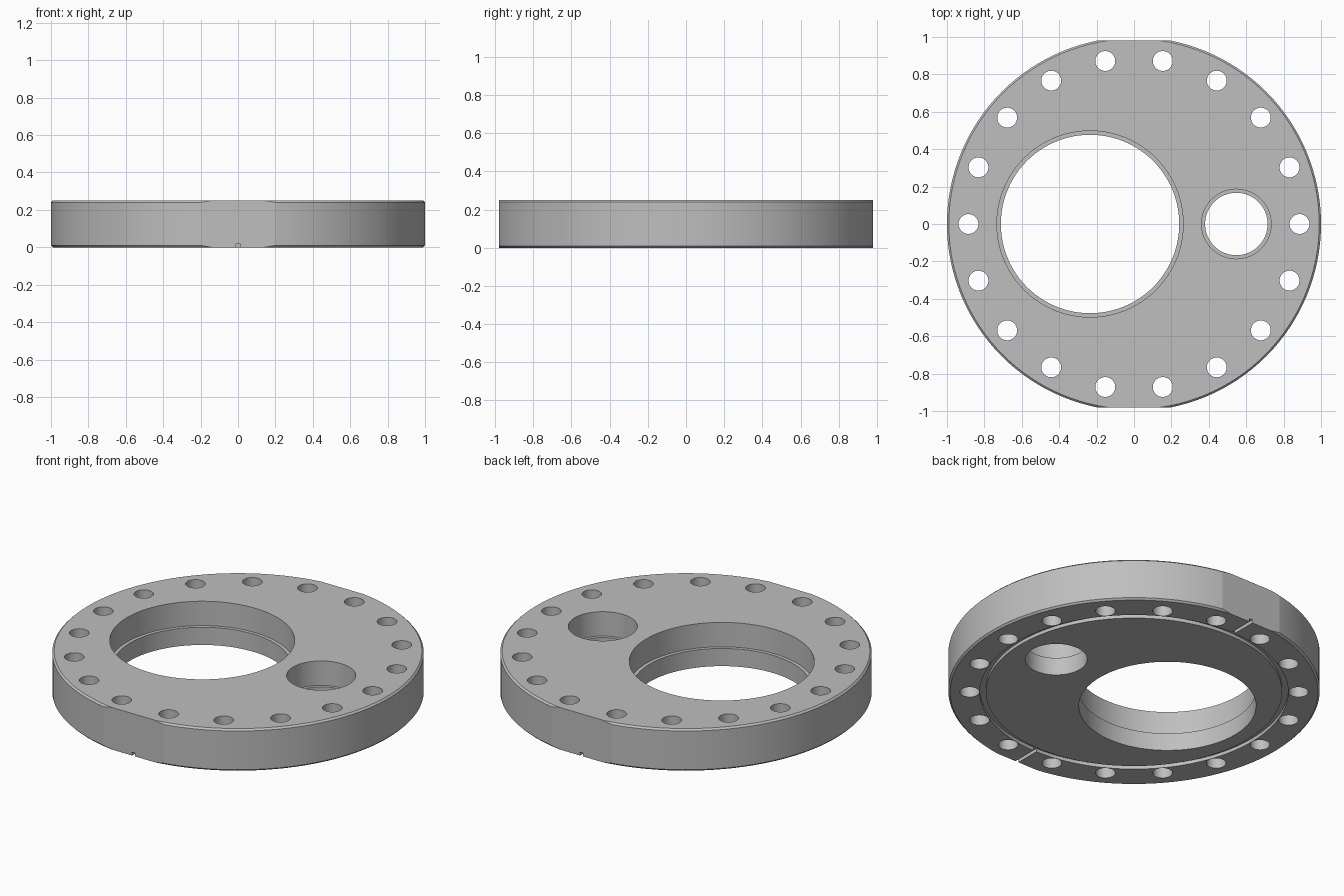
import bpy
import bmesh
from math import radians, cos, sin, tau

old = bpy.data.objects.get("Cube")
if old:
    bpy.data.objects.remove(old, do_unlink=True)

HEIGHT = 0.25
CHAMFER = 0.01
LEDGE_Z = 0.105

steel = bpy.data.materials.new("plain grey metal")
steel.use_nodes = True
grey = (0.52, 0.52, 0.52, 1)
steel.diffuse_color = grey
steel.node_tree.nodes["Principled BSDF"].inputs["Base Color"].default_value = grey


def finish(name, bm):
    bmesh.ops.recalc_face_normals(bm, faces=bm.faces)
    mesh = bpy.data.meshes.new(name)
    bm.to_mesh(mesh)
    bm.free()
    mesh.materials.append(steel)
    obj = bpy.data.objects.new(name, mesh)
    bpy.context.collection.objects.link(obj)
    return obj


def lathe(bm, profile, centre=(0, 0), steps=128, closed=False):
    """Spin (radius, z) points round z; cap the ends unless the profile is a loop."""
    rings = []
    for r, z in profile:
        rings.append([bm.verts.new((centre[0] + r * cos(tau * i / steps),
                                    centre[1] + r * sin(tau * i / steps), z))
                      for i in range(steps)])
    pairs = list(zip(rings, rings[1:]))
    if closed:
        pairs.append((rings[-1], rings[0]))
    else:
        bm.faces.new(rings[0])
        bm.faces.new(rings[-1])
    for a, b in pairs:
        for i in range(steps):
            j = (i + 1) % steps
            bm.faces.new((a[i], a[j], b[j], b[i]))


def box(bm, low, high):
    verts = bmesh.ops.create_cube(bm, size=1)["verts"]
    for v in verts:
        v.co = [low[k] if v.co[k] < 0 else high[k] for k in range(3)]


# Chamfered round plate
bm = bmesh.new()
lathe(bm, [(1 - CHAMFER, 0), (1, CHAMFER), (1, HEIGHT - CHAMFER),
           (1 - CHAMFER, HEIGHT)])
plate = finish("flange_plate", bm)

cutters = []

# Flats on the front and back edges
bm = bmesh.new()
for s in (-1, 1):
    ends = sorted((s * 0.98, s * 1.2))
    box(bm, (-0.5, ends[0], -0.1), (0.5, ends[1], 0.4))
cutters.append(finish("edge_flat_cutter", bm))

# Ring of bolt holes
bm = bmesh.new()
for k in range(18):
    a = radians(20 * k)
    lathe(bm, [(0.053, -0.1), (0.053, 0.4)],
          (0.885 * cos(a), 0.885 * sin(a)), 64)
cutters.append(finish("bolt_hole_cutter", bm))

# Large and small stepped bores, wider above the ledge
bm = bmesh.new()
for x, inner, outer in ((-0.235, 0.477, 0.498), (0.547, 0.167, 0.186)):
    lathe(bm, [(inner, -0.1), (inner, LEDGE_Z), (outer, LEDGE_Z), (outer, 0.4)],
          (x, 0), 96)
cutters.append(finish("bore_cutter", bm))

# Seal groove in the underside
bm = bmesh.new()
lathe(bm, [(0.797, -0.1), (0.83, -0.1), (0.83, 0.02), (0.797, 0.02)], closed=True)
cutters.append(finish("seal_groove_cutter", bm))

# Narrow radial slots from the groove to the flats
bm = bmesh.new()
for s in (-1, 1):
    ends = sorted((s * 0.815, s * 1.2))
    box(bm, (-0.01, ends[0], -0.1), (0.01, ends[1], 0.02))
cutters.append(finish("leak_slot_cutter", bm))

# Cut the plate, then drop the cutters
bpy.ops.object.select_all(action="DESELECT")
bpy.context.view_layer.objects.active = plate
plate.select_set(True)
for cutter in cutters:
    cutter.hide_render = True
    mod = plate.modifiers.new(cutter.name, "BOOLEAN")
    mod.operation = "DIFFERENCE"
    mod.solver = "EXACT"
    mod.object = cutter
    bpy.ops.object.modifier_apply(modifier=mod.name)
    bpy.data.objects.remove(cutter, do_unlink=True)

bpy.ops.object.shade_smooth_by_angle(angle=radians(8))
